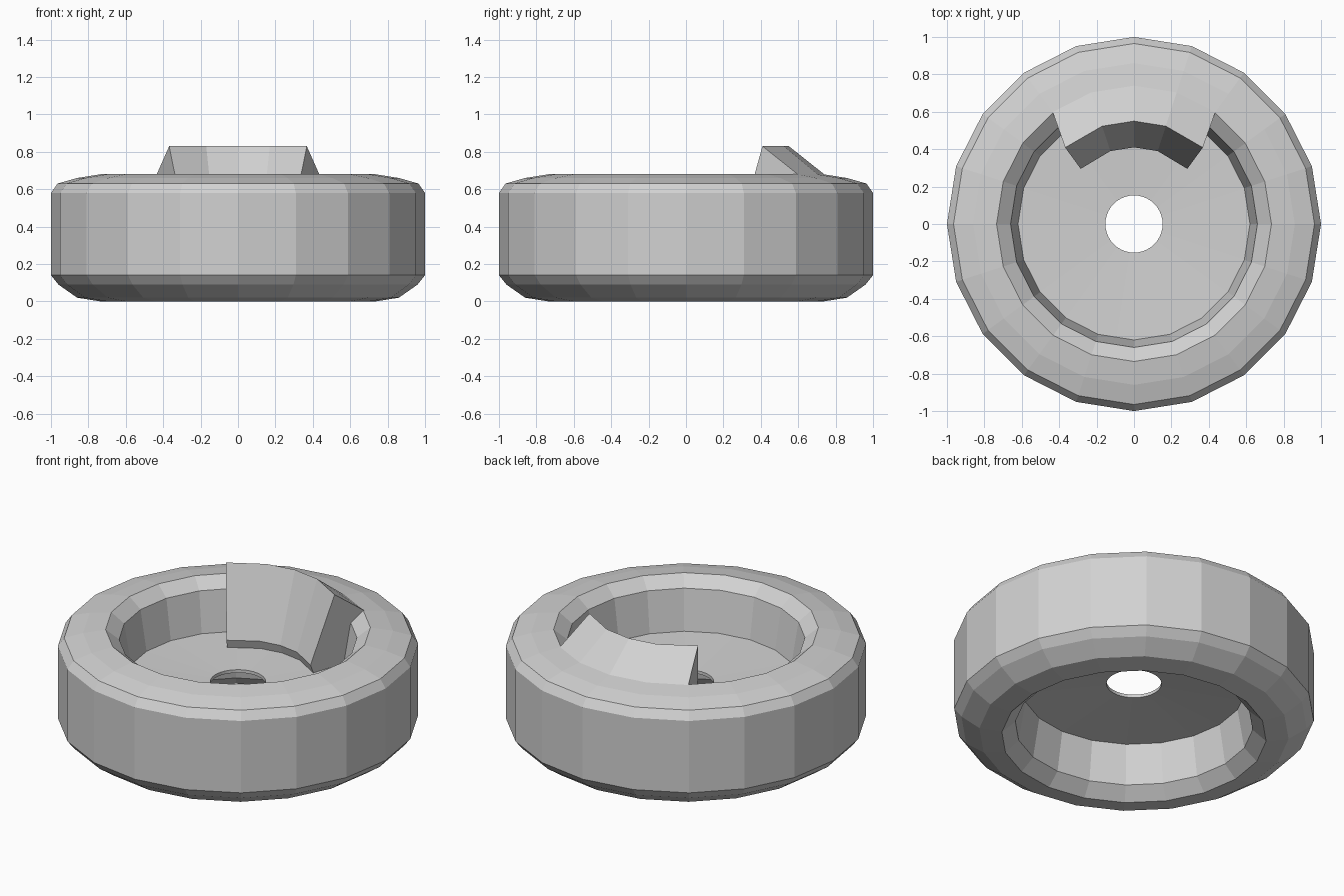
import bpy, bmesh
from math import sin, cos, pi, radians

cube = bpy.data.objects.get("Cube")
if cube:
    bpy.data.objects.remove(cube, do_unlink=True)

grey = bpy.data.materials.new("light_grey")
grey.use_nodes = True
grey.diffuse_color = (0.64, 0.64, 0.64, 1)
grey.node_tree.nodes["Principled BSDF"].inputs["Base Color"].default_value = grey.diffuse_color

SIDES = 20


def polar(r, angle, z):
    """Point at an angle measured from the back (+y) towards +x."""
    return (r * sin(angle), r * cos(angle), z)


def skin(name, sections, wrap):
    """Join closed cross-sections into a solid, wrapped round or capped."""
    bm = bmesh.new()
    rings = [[bm.verts.new(p) for p in s] for s in sections]
    n = len(rings[0])
    pairs = list(zip(rings, rings[1:]))
    if wrap:
        pairs.append((rings[-1], rings[0]))
    else:
        bm.faces.new(rings[0])
        bm.faces.new(rings[-1])
    for a, b in pairs:
        for i in range(n):
            j = (i + 1) % n
            bm.faces.new((a[i], a[j], b[j], b[i]))
    bmesh.ops.recalc_face_normals(bm, faces=bm.faces)
    mesh = bpy.data.meshes.new(name)
    bm.to_mesh(mesh)
    bm.free()
    mesh.materials.append(grey)
    obj = bpy.data.objects.new(name, mesh)
    bpy.context.collection.objects.link(obj)
    return obj


# Faceted outer ring
ring_profile = [(1, .14), (1, .58), (.965, .63), (.86, .66), (.735, .68), (.66, .62),
                (.62, .375), (.62, .307), (.66, .07), (.735, 0), (.86, .02), (.96, .09)]
skin("outer_ring", [[polar(r, 2 * pi * k / SIDES, z) for r, z in ring_profile]
                    for k in range(SIDES)], True)

# Dished centre plate: faceted rim, round hole
STEPS = SIDES * 2
plate = []
for k in range(STEPS):
    a = 2 * pi * k / STEPS
    rim = .625 * (cos(pi / SIDES) if k % 2 else 1)
    plate.append([polar(rim, a, .375), polar(.153, a, .357),
                  polar(.153, a, .338), polar(rim, a, .307)])
skin("centre_plate", plate, True)

# Raised lip over the back; each profile point has its own end angle
lip_profile = [(.55, .83, 42), (.74, .679, 36), (.68, .62, 36),
               (.64, .36, 36), (.43, .36, 43), (.41, .42, 44)]
lip = []
for side, inner in ((-1, 0), (-1, 18), (0, 18), (1, 18), (1, 0)):
    lip.append([polar(r, radians(side * (inner or end)), z) for r, z, end in lip_profile])
skin("raised_lip", lip, False)
